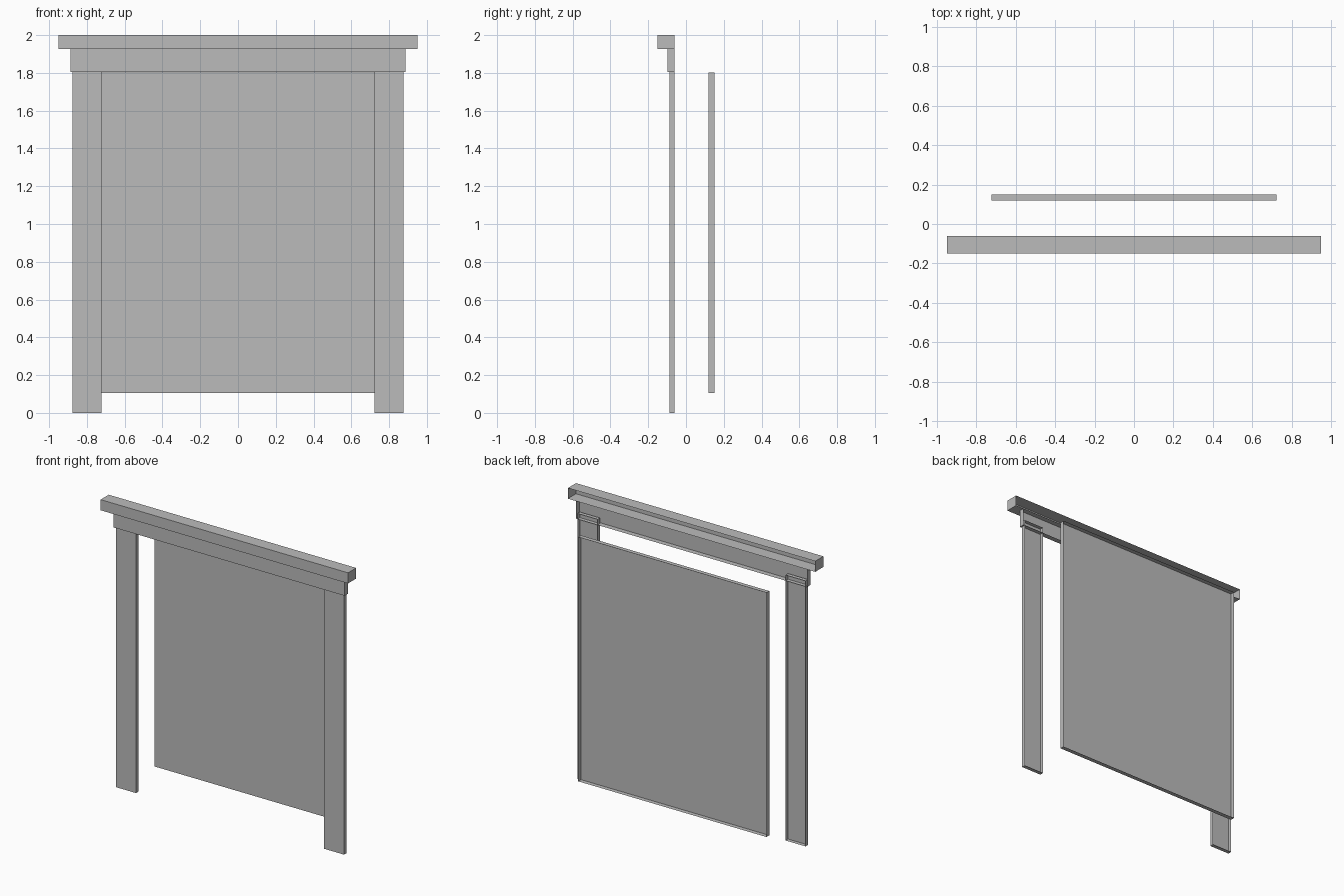
import bpy
import bmesh

if "Cube" in bpy.data.objects:
    bpy.data.objects.remove(bpy.data.objects["Cube"])

grey = bpy.data.materials.new("plain grey")
grey.diffuse_color = (0.5, 0.5, 0.5, 1)
grey.use_nodes = True
grey.node_tree.nodes["Principled BSDF"].inputs["Base Color"].default_value = grey.diffuse_color


def open_back_box(name, x0, x1, y0, y1, z0, z1):
    """Thin-skinned box whose rear (+y) face is left open."""
    bm = bmesh.new()
    bmesh.ops.create_cube(bm, size=1)
    for v in bm.verts:
        v.co.x = x1 if v.co.x > 0 else x0
        v.co.y = y1 if v.co.y > 0 else y0
        v.co.z = z1 if v.co.z > 0 else z0
    bm.normal_update()
    rear = [f for f in bm.faces if f.normal.y > 0.5]
    bmesh.ops.delete(bm, geom=rear, context='FACES_ONLY')
    mesh = bpy.data.meshes.new(name)
    bm.to_mesh(mesh)
    bm.free()
    mesh.materials.append(grey)
    obj = bpy.data.objects.new(name, mesh)
    bpy.context.collection.objects.link(obj)
    return obj


BACK = -0.061  # shared rear plane of the surround

# Top moulding and the header board under it
open_back_box("cornice", -0.95, 0.95, -0.15, BACK, 1.926, 2.0)
open_back_box("header_board", -0.887, 0.887, -0.098, BACK, 1.804, 1.926)

# Side posts, their tops tucked inside the header board
open_back_box("left_post", -0.876, -0.722, -0.088, BACK, 0.0, 1.843)
open_back_box("right_post", 0.722, 0.876, -0.088, BACK, 0.0, 1.843)

# Separate recessed door panel
open_back_box("door_panel", -0.723, 0.723, 0.119, 0.15, 0.105, 1.801)
